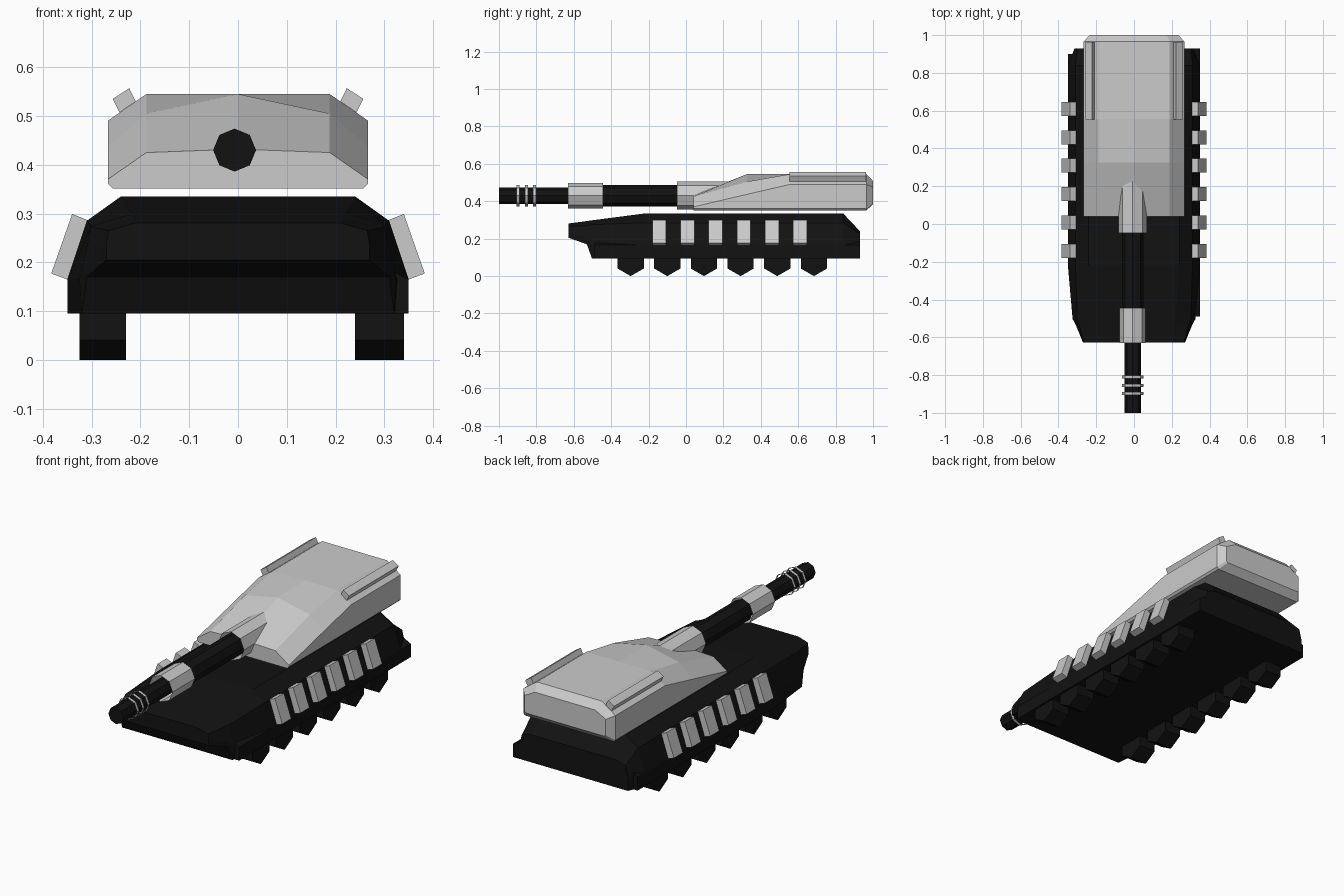
import bpy, bmesh, math
from mathutils import Vector

if "Cube" in bpy.data.objects:
    bpy.data.objects.remove(bpy.data.objects["Cube"])

black = bpy.data.materials.new("black_paint")
black.diffuse_color = (0.006, 0.006, 0.006, 1)
black.use_nodes = True
black.node_tree.nodes["Principled BSDF"].inputs["Base Color"].default_value = black.diffuse_color


def finish(name, bm, mat=None, recalc=True):
    if recalc:
        bmesh.ops.recalc_face_normals(bm, faces=bm.faces[:])
    me = bpy.data.meshes.new(name)
    bm.to_mesh(me)
    bm.free()
    ob = bpy.data.objects.new(name, me)
    bpy.context.collection.objects.link(ob)
    if mat:
        me.materials.append(mat)
    return ob


def loft(name, stations, mat=None):
    """Skin closed cross-sections; each station is (y, right-half outline from bottom to top)."""
    bm = bmesh.new()
    rings = []
    for y, half in stations:
        left = [(-x, z) for x, z in reversed(half) if x > 0]
        rings.append([bm.verts.new((x, y, z)) for x, z in half + left])
    n = len(rings[0])
    for a, b in zip(rings, rings[1:]):
        for i in range(n):
            j = (i + 1) % n
            bm.faces.new((a[i], a[j], b[j], b[i]))
    bm.faces.new(rings[0])
    bm.faces.new(rings[-1])
    return finish(name, bm, mat)


def bar(name, profile, y0, y1, side=1, mat=None):
    """Extrude an x-z profile along y, optionally flipped to the other side."""
    bm = bmesh.new()
    f = bm.faces.new([bm.verts.new((side * x, y0, z)) for x, z in profile])
    ext = bmesh.ops.extrude_face_region(bm, geom=[f])
    moved = [v for v in ext["geom"] if isinstance(v, bmesh.types.BMVert)]
    bmesh.ops.translate(bm, verts=moved, vec=(0, y1 - y0, 0))
    return finish(name, bm, mat)


def tube(name, radius, y0, y1, mat=None, caps=False, sides=8):
    """Octagonal tube along the gun axis."""
    bm = bmesh.new()
    ang = [2 * math.pi * i / sides for i in range(sides)]
    a, b = [[bm.verts.new((-0.007 + radius * math.sin(t), y, 0.43 + radius * math.cos(t)))
             for t in ang] for y in (y0, y1)]
    for i in range(sides):
        j = (i + 1) % sides
        bm.faces.new((a[i], a[j], b[j], b[i]))
    if caps:
        bm.faces.new(a)
        bm.faces.new(b)
    return finish(name, bm, mat)


# Hull
full = [(.35, .095), (.35, .165), (.31, .285), (.24, .335)]
loft("hull", [
    (-.628, [(.27, .205), (.27, .235), (.265, .265), (.21, .281)]),
    (-.53, [(.31, .17), (.31, .20), (.29, .27), (.215, .294)]),
    (-.503, [(.32, .095), (.325, .165), (.30, .275), (.22, .298)]),
    (-.22, full),
    (.84, full),
    (.93, [(.315, .095), (.315, .165), (.30, .225), (.25, .24)]),
], black)

# Lower side skirts
for side, y0, y1 in ((1, -.49, .93), (-1, -.22, .90)):
    bar("side_skirt", [(.30, .095), (.35, .095), (.35, .165), (.30, .19)], y0, y1, side, black)

# Six-sided road wheels
for x0, x1 in ((-.325, -.23), (.24, .34)):
    for i in range(6):
        bm = bmesh.new()
        y, r = -.296 + .196 * i, .081
        pts = [(y + r * math.sin(k * math.pi / 3), r + r * math.cos(k * math.pi / 3)) for k in range(6)]
        f = bm.faces.new([bm.verts.new((x0, p, q)) for p, q in pts])
        ext = bmesh.ops.extrude_face_region(bm, geom=[f])
        bmesh.ops.translate(bm, vec=(x1 - x0, 0, 0),
                            verts=[v for v in ext["geom"] if isinstance(v, bmesh.types.BMVert)])
        finish("road_wheel", bm, black)

# Armour blocks and roof rails
for side in (1, -1):
    for i in range(6):
        y = -.143 + .1505 * i
        bar("armour_block", [(.305, .285), (.34, .299), (.383, .177), (.348, .164)],
            y - .037, y + .037, side)
    bar("roof_rail", [(.257, .535), (.223, .557), (.21, .53), (.243, .507)], .553, .963, side)

# Turret
def section(w, base, low, shoulder, top_x, top, ridge):
    return [(w - .01, base), (w, low), (w, shoulder), (top_x, top), (0, ridge)]

loft("turret", [
    (.04, section(.267, .351, .361, .370, .188, .425, .432)),
    (.326, section(.267, .351, .361, .437, .188, .505, .545)),
    (.555, section(.267, .351, .361, .490, .188, .545, .545)),
    (.965, section(.267, .351, .361, .490, .188, .545, .545)),
    (1.0, section(.235, .385, .392, .475, .175, .508, .508)),
])

# Gun: barrel with open sleeves and muzzle rings
tube("barrel", .044, -1.0, .1, black, caps=True)
tube("barrel_jacket", .057, -.46, .1, black)
tube("mantlet", .075, -.048, .26)
tube("barrel_sleeve", .069, -.63, -.445)
for y in (-.898, -.854, -.81):
    tube("muzzle_ring", .057, y - .008, y + .008)
